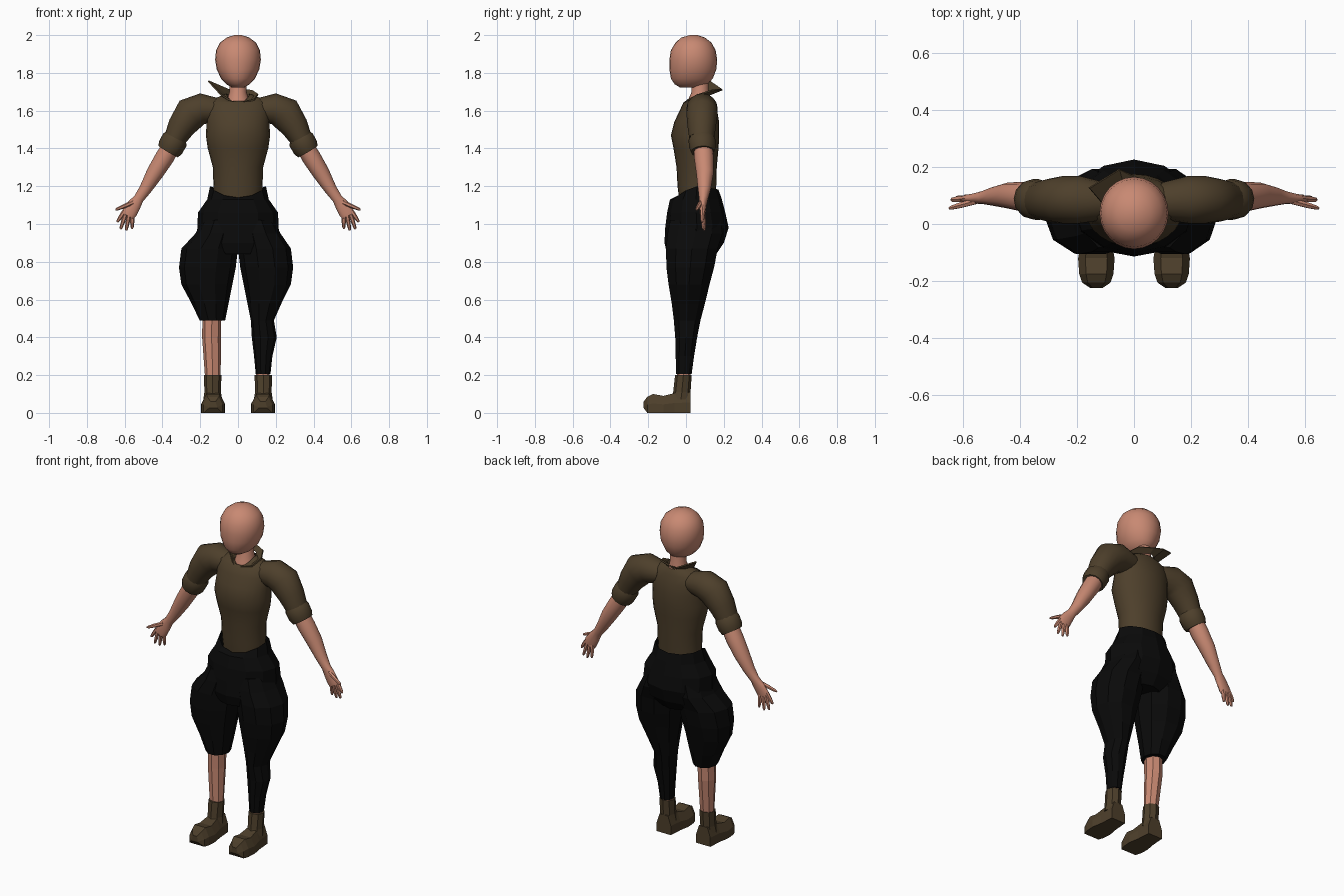
import bpy, bmesh
from math import sin, cos, tau, radians
from mathutils import Vector

cube = bpy.data.objects.get("Cube")
if cube:
    bpy.data.objects.remove(cube)


def material(name, rgb):
    m = bpy.data.materials.new(name)
    m.use_nodes = True
    m.diffuse_color = (*rgb, 1)
    bsdf = m.node_tree.nodes["Principled BSDF"]
    bsdf.inputs["Base Color"].default_value = (*rgb, 1)
    bsdf.inputs["Roughness"].default_value = 0.8
    return m


SKIN = material("skin", (0.58, 0.25, 0.17))
BROWN = material("brown cloth", (0.075, 0.05, 0.024))
BLACK = material("black cloth", (0.003, 0.003, 0.003))


def skin_rings(name, rings, mat, smooth=None, caps=(True, True), closed=True):
    """Bridge rings of points into one surface."""
    bm = bmesh.new()
    loops = [[bm.verts.new(p) for p in ring] for ring in rings]
    n = len(loops[0])
    for a, b in zip(loops, loops[1:]):
        for i in range(n if closed else n - 1):
            j = (i + 1) % n
            bm.faces.new((a[i], a[j], b[j], b[i]))
    for loop, cap in zip((loops[0], loops[-1]), caps):
        if cap:
            bm.faces.new(loop)
    bmesh.ops.recalc_face_normals(bm, faces=bm.faces)
    mesh = bpy.data.meshes.new(name)
    bm.to_mesh(mesh)
    bm.free()
    mesh.materials.append(mat)
    ob = bpy.data.objects.new(name, mesh)
    bpy.context.collection.objects.link(ob)
    if smooth:
        bpy.ops.object.select_all(action="DESELECT")
        bpy.context.view_layer.objects.active = ob
        ob.select_set(True)
        bpy.ops.object.shade_smooth_by_angle(angle=radians(smooth))
    return ob


def body(name, levels, mat, sides=16, front_dip=(), **kw):
    """Level rings given as (z, x min, x max, y front, y back)."""
    rings = []
    for k, (z, x0, x1, y0, y1) in enumerate(levels):
        dip = dict(front_dip).get(k, 0)
        ring = []
        for i in range(sides):
            c, s = cos(tau * i / sides), sin(tau * i / sides)
            drop = dip * (max(0, -s) ** 1.5 + 0.3 * max(0, s) ** 1.5)
            ring.append(((x0 + x1) / 2 + (x1 - x0) / 2 * c,
                         (y0 + y1) / 2 + (y1 - y0) / 2 * s, z - drop))
        rings.append(ring)
    return skin_rings(name, rings, mat, **kw)


def centred(levels):
    return [(z, -r, r, y0, y1) for z, r, y0, y1 in levels]


def limb(name, path, mat, sides=12, **kw):
    """Rings across a path given as (x, y, z, radius, depth in y)."""
    pts = [Vector(p[:3]) for p in path]
    rings = []
    for k, (p, spec) in enumerate(zip(pts, path)):
        t = (pts[min(k + 1, len(pts) - 1)] - pts[max(k - 1, 0)]).normalized()
        u = t.cross(Vector((0, 1, 0))).normalized()
        v = u.cross(t)
        rings.append([p + u * spec[3] * cos(tau * i / sides) + v * spec[4] * sin(tau * i / sides)
                      for i in range(sides)])
    return skin_rings(name, rings, mat, **kw)


# Head and neck
body("head", centred([
    (2.0, .02, .02, .06), (1.987, .06, -.025, .1), (1.96, .095, -.056, .135),
    (1.92, .116, -.08, .157), (1.87, .121, -.088, .165), (1.82, .113, -.088, .161),
    (1.77, .09, -.08, .142), (1.74, .062, -.06, .115), (1.722, .03, -.03, .08)]),
    SKIN, sides=24, smooth=60)
body("neck", centred([
    (1.58, .075, .0, .13), (1.66, .057, .012, .128), (1.7, .046, .03, .12), (1.78, .044, .03, .12)]),
    SKIN, smooth=60)

# Shirt body with a dipped neckline
body("shirt_body", centred([
    (1.08, .12, -.03, .15), (1.2, .13, -.045, .16), (1.3, .133, -.05, .163),
    (1.4, .16, -.066, .172), (1.47, .17, -.08, .176), (1.54, .166, -.062, .175),
    (1.6, .17, -.034, .165), (1.645, .155, -.012, .15), (1.67, .11, .0, .142),
    (1.69, .062, .004, .135)]),
    BROWN, sides=24, front_dip={8: .02, 9: .05}, smooth=60, caps=(True, False))

# Collar, with its right corner turned up
flare = [(-80, .02, -.01, 1.645), (-40, .085, .01, 1.662), (0, .105, .07, 1.69),
         (50, .075, .13, 1.71), (90, 0, .165, 1.715), (125, -.05, .19, 1.715),
         (155, -.155, .125, 1.76), (200, -.09, .05, 1.69), (260, -.02, -.01, 1.645)]
inner = [(.058 * cos(radians(a)), .07 + .066 * sin(radians(a)), 1.668 + .025 * sin(radians(a)))
         for a, *_ in flare]
collar = skin_rings("collar", [inner, [p[1:] for p in flare]], BROWN,
                    caps=(False, False), closed=False)
collar.modifiers.new("thickness", "SOLIDIFY").thickness = 0.008

# Trousers: hips, then a long left leg and a short right leg
body("trouser_hips", centred([
    (1.2, .148, -.055, .172), (1.13, .163, -.085, .19), (1.06, .212, -.1, .208),
    (.98, .215, -.11, .226), (.9, .225, -.114, .2), (.84, .12, -.1, .16)]),
    BLACK, sides=12, front_dip={0: .06}, caps=(False, True))
thigh = [(1.02, .0, .19, -.09, .19), (.95, .0, .225, -.105, .2), (.87, .0, .28, -.113, .175),
         (.77, .012, .292, -.11, .155), (.68, .03, .28, -.098, .13), (.58, .05, .23, -.08, .105)]
calf = [(.49, .068, .19, -.068, .08), (.4, .073, .205, -.06, .062),
        (.3, .085, .182, -.057, .045), (.205, .094, .172, -.055, .032)]
body("left_trouser_leg", thigh + calf, BLACK, sides=10)
short = [(z, -x1 * (1.07 if z < .9 else 1), -x0, y0, y1) for z, x0, x1, y0, y1 in thigh + calf[:1]]
body("right_trouser_leg", short, BLACK, sides=10)

# Shins
body("right_shin", [(.53, -.188, -.088, -.055, .055), (.4, -.19, -.09, -.052, .05),
                    (.18, -.174, -.092, -.048, .022)], SKIN, sides=8)
body("left_shin", [(.24, .096, .168, -.048, .024), (.18, .096, .168, -.048, .024)], SKIN, sides=8)

for side, s in (("left", 1), ("right", -1)):
    def flip(path):
        return [(s * x, *rest) for x, *rest in path]

    # Sleeve with a rolled cuff
    limb(side + "_sleeve", flip([
        (.1, .08, 1.605, .06, .065), (.19, .085, 1.61, .082, .083), (.25, .085, 1.585, .09, .083),
        (.3, .083, 1.515, .073, .075), (.332, .083, 1.455, .06, .066)]),
        BROWN, sides=16, smooth=60)
    limb(side + "_cuff", flip([
        (.322, .085, 1.468, .055, .06), (.335, .085, 1.445, .07, .072),
        (.357, .087, 1.405, .069, .07), (.37, .088, 1.383, .06, .062)]),
        BROWN, sides=12, smooth=40)

    # Forearm and palm
    limb(side + "_forearm", flip([
        (.345, .09, 1.425, .047, .05), (.39, .095, 1.35, .05, .052), (.44, .1, 1.27, .045, .046),
        (.49, .097, 1.185, .033, .034), (.525, .093, 1.135, .027, .024),
        (.55, .09, 1.1, .036, .019), (.575, .088, 1.06, .04, .016), (.584, .087, 1.043, .034, .013)]),
        SKIN, sides=12, smooth=50)

    # Fingers fan out from the palm; the thumb sits on the outer side
    fingers = [("thumb", (.555, .08, 1.115), (.648, .055, 1.075)),
               ("index", (.6, .087, 1.07), (.64, .085, 1.01)),
               ("middle", (.593, .088, 1.06), (.622, .092, .972)),
               ("ring", (.577, .09, 1.05), (.592, .097, .965)),
               ("little", (.56, .092, 1.05), (.56, .1, .975))]
    for label, root, tip in fingers:
        a, b = Vector(root), Vector(tip)
        path = [(*a.lerp(b, f), r, r) for f, r in ((0, .012), (.55, .011), (.9, .008), (1, .004))]
        limb(f"{side}_{label}_finger", flip(path), SKIN, sides=6, smooth=50)

    # Boot: faceted foot and shaft
    sections = [(.024, .047, .11), (-.06, .053, .105), (-.12, .064, .09),
                (-.175, .06, .1), (-.205, .05, .085), (-.224, .022, .06)]
    foot = []
    for y, w, h in sections:
        half = [(w, 0), (w, h * .5), (w * .6, h)]
        outline = half + [(-x, z) for x, z in reversed(half)]
        lift = .025 if y < -.22 else 0
        foot.append([(s * .132 + x, y, max(z, lift)) for x, z in outline])
    skin_rings(side + "_boot_foot", foot, BROWN)
    x = s * .134
    body(side + "_boot_shaft", [
        (.07, x - .05, x + .05, -.078, .024), (.11, x - .044, x + .044, -.068, .024),
        (.2, x - .046, x + .046, -.058, .03)], BROWN, sides=8)
